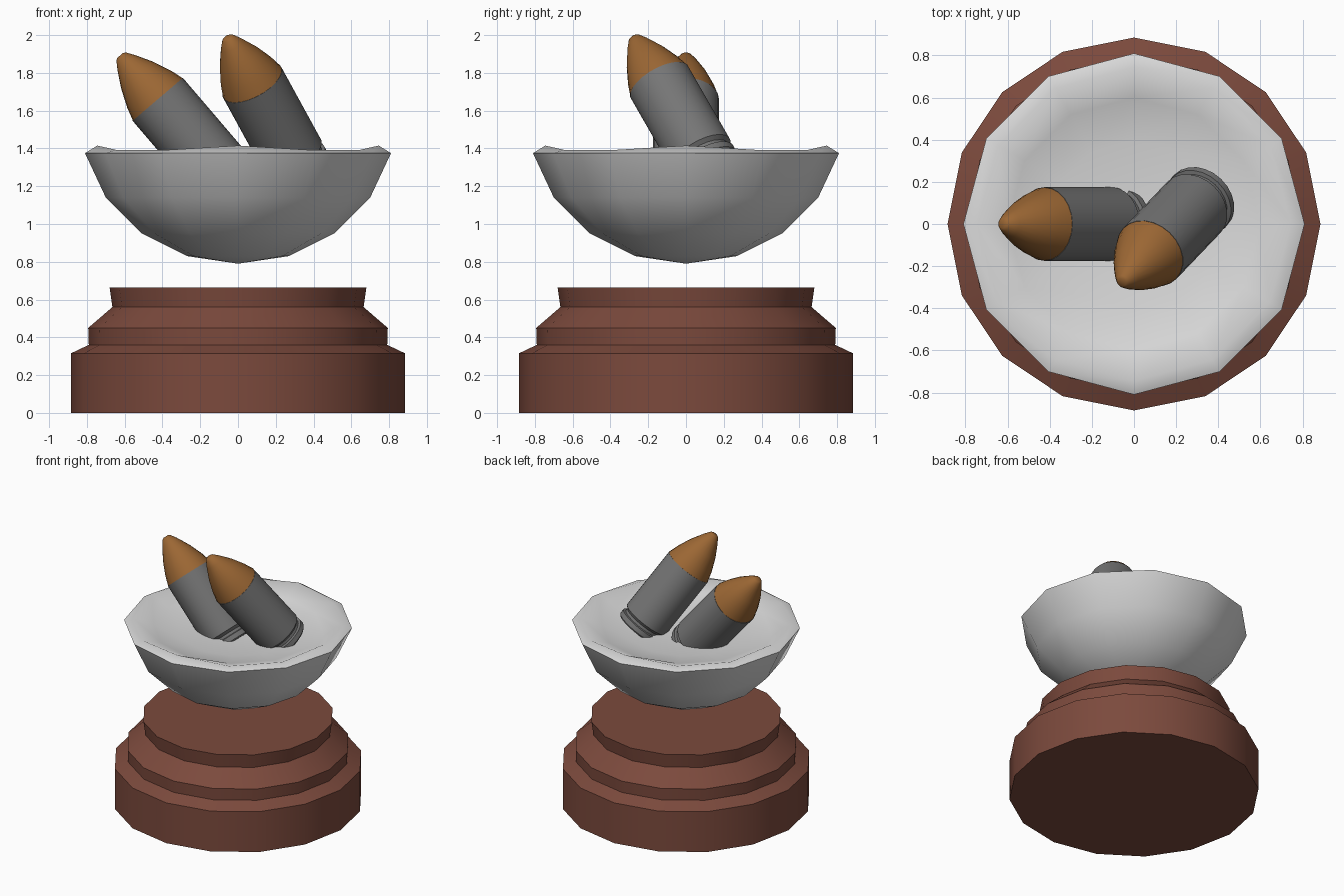
import bpy
import bmesh
from math import cos, sin, pi, radians
from mathutils import Vector

cube = bpy.data.objects.get("Cube")
if cube:
    bpy.data.objects.remove(cube, do_unlink=True)


def make_material(name, rgb):
    mat = bpy.data.materials.new(name)
    mat.use_nodes = True
    color = (*rgb, 1.0)
    mat.diffuse_color = color
    mat.node_tree.nodes["Principled BSDF"].inputs["Base Color"].default_value = color
    return mat


wood = make_material("reddish brown wood", (0.20, 0.068, 0.046))
pale = make_material("pale grey", (0.70, 0.70, 0.70))
steel = make_material("dark grey metal", (0.18, 0.18, 0.18))
copper = make_material("copper", (0.33, 0.135, 0.034))


def lathe(name, profile, sides, mat, smooth=35, wobble=None):
    """Revolve (radius, height) points about z; zero radius makes a pole, open ends are capped."""
    bm = bmesh.new()
    rings = []
    for i, (r, z) in enumerate(profile):
        if r == 0:
            rings.append([bm.verts.new((0, 0, z))] * sides)
            continue
        ring = []
        for k in range(sides):
            a = 2 * pi * k / sides
            dz = wobble(i, a) if wobble else 0
            ring.append(bm.verts.new((r * cos(a), r * sin(a), z + dz)))
        rings.append(ring)
    for low, high in zip(rings, rings[1:]):
        for k in range(sides):
            n = (k + 1) % sides
            corners = list(dict.fromkeys((low[k], low[n], high[n], high[k])))
            bm.faces.new(corners)
    if profile[0][0]:
        bm.faces.new(rings[0][::-1])
    if profile[-1][0]:
        bm.faces.new(rings[-1])
    bmesh.ops.recalc_face_normals(bm, faces=bm.faces)
    mesh = bpy.data.meshes.new(name)
    bm.to_mesh(mesh)
    bm.free()
    mesh.materials.append(mat)
    obj = bpy.data.objects.new(name, mesh)
    bpy.context.collection.objects.link(obj)
    bpy.ops.object.select_all(action="DESELECT")
    obj.select_set(True)
    bpy.context.view_layer.objects.active = obj
    bpy.ops.object.shade_smooth_by_angle(angle=radians(smooth))
    return obj


# Stepped pedestal
lathe("pedestal", [(0.885, 0), (0.885, 0.315), (0.79, 0.36), (0.793, 0.45),
                   (0.665, 0.56), (0.68, 0.665)], 16, wood, smooth=25)


# Floating bowl with a lumpy lip and a shallow filled hollow
def lumpy_lip(i, a):
    return 0.015 * cos(4 * a) if i == 5 else 0


lathe("bowl", [(0, 0.79), (0.27, 0.83), (0.51, 0.95), (0.70, 1.14), (0.81, 1.375),
               (0.745, 1.40), (0.60, 1.345), (0.40, 1.31), (0, 1.29)],
      12, pale, smooth=50, wobble=lumpy_lip)

# Cartridge parts, measured along the axis from the casing mouth
CASING = [(0.165, -0.58), (0.173, -0.57), (0.173, -0.535), (0.155, -0.53),
          (0.155, -0.51), (0.175, -0.49), (0.175, 0)]
TIP = [(0.173, 0), (0.152, 0.07), (0.112, 0.165), (0.062, 0.255),
       (0.033, 0.298), (0.02, 0.306)]


def cartridge(side, mouth, axis):
    turn = Vector(axis).to_track_quat("Z", "Y")
    for part, profile, mat in (("casing", CASING, steel), ("tip", TIP, copper)):
        obj = lathe(f"{side}_{part}", profile, 24, mat)
        obj.rotation_mode = "QUATERNION"
        obj.rotation_quaternion = turn
        obj.location = mouth


cartridge("right", (-0.425, 0, 1.66), (-0.65, 0, 0.76))
cartridge("left", (0.075, -0.14, 1.75), (-0.43, -0.45, 0.785))
